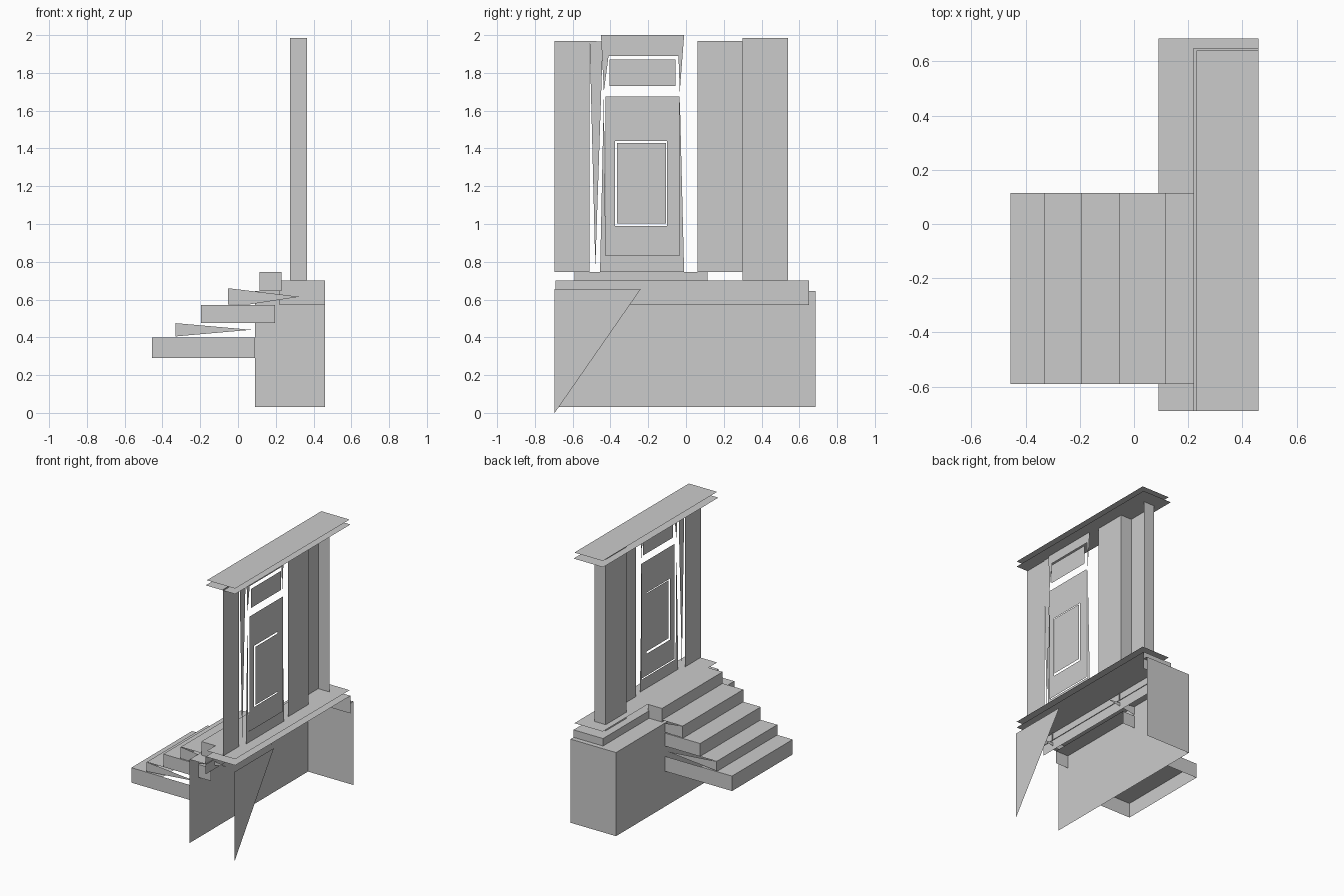
import bpy


def sheets(name, polys):
    """One object made of flat open polygons."""
    verts, faces = [], []
    for p in polys:
        faces.append(list(range(len(verts), len(verts) + len(p))))
        verts += p
    me = bpy.data.meshes.new(name)
    me.from_pydata(verts, [], faces)
    ob = bpy.data.objects.new(name, me)
    bpy.context.collection.objects.link(ob)
    return ob


def in_x(x, pts):
    return [(x, y, z) for y, z in pts]


def in_y(y, pts):
    return [(x, y, z) for x, z in pts]


def rect(a0, a1, b0, b1):
    return [(a0, b0), (a1, b0), (a1, b1), (a0, b1)]


def flat(z, x0, x1, y0, y1):
    return [(x, y, z) for x, y in rect(x0, x1, y0, y1)]


Y0, Y1, XB = -0.69, 0.685, 0.46

# Foundation: front panel, end panel, rim and torn rear panel
sheets("foundation", [
    in_x(0.09, rect(Y0, Y1, 0.03, 0.645)),
    in_y(Y1, rect(0.09, XB, 0.03, 0.645)),
    flat(0.645, 0.09, 0.225, Y0, Y1),
    flat(0.645, 0.225, XB, 0.65, Y1),
])
sheets("foundation_rear", [in_x(XB, [(-0.695, 0.655), (-0.695, 0.0), (-0.24, 0.655)])])

# Plinth and floor plate above the foundation
sheets("plinth", [
    in_x(0.22, rect(Y0, 0.65, 0.57, 0.70)),
    in_y(0.65, rect(0.22, XB, 0.57, 0.70)),
    flat(0.70, 0.22, XB, Y0, 0.65),
])
sheets("floor_plate", [flat(0.745, 0.23, XB, Y0, 0.64)])

# Stairs: riser x, bottom z, top z, tread end x, side outline
S0, S1 = -0.59, 0.115
steps = [
    (-0.455, 0.29, 0.40, -0.20, rect(-0.455, 0.09, 0.29, 0.40)),
    (-0.33, 0.40, 0.475, 0.07, [(-0.33, 0.405), (0.07, 0.44), (-0.33, 0.475)]),
    (-0.195, 0.475, 0.57, 0.195, rect(-0.195, 0.195, 0.475, 0.57)),
    (-0.053, 0.57, 0.66, 0.22, [(-0.053, 0.575), (0.065, 0.575), (0.325, 0.615), (-0.053, 0.66)]),
    (0.115, 0.645, 0.745, 0.23, rect(0.115, 0.23, 0.645, 0.745)),
]
for i, (x, z0, z1, end, side) in enumerate(steps):
    sheets(f"step_{i + 1}", [
        in_x(x, rect(S0, S1, z0, z1)),
        flat(z1, x, end, S0, S1),
        in_y(S0, side),
        in_y(S1, side),
    ])

# Walls either side of the door
sheets("left_wall", [
    in_x(0.365, rect(Y0 - 0.005, -0.51, 0.745, 1.97)),
    in_x(0.37, [(-0.51, 1.97), (-0.48, 0.77), (-0.44, 1.965)]),
])
sheets("right_wall", [in_x(0.365, rect(0.06, 0.30, 0.745, 1.97))])

# Column on the right, open at the back
sheets("column", [
    in_x(0.275, rect(0.30, 0.54, 0.70, 1.985)),
    in_y(0.30, rect(0.275, 0.365, 0.70, 1.985)),
    in_y(0.54, rect(0.275, 0.365, 0.70, 1.985)),
])

# Door frame: sill and header with tapering jambs
sheets("door_frame", [
    in_x(0.382, [(-0.455, 0.745), (-0.01, 0.745), (-0.033, 1.68),
                 (-0.035, 0.83), (-0.425, 0.83), (-0.435, 1.68)]),
    in_x(0.382, [(-0.45, 2.0), (-0.435, 1.70), (-0.41, 1.89),
                 (-0.04, 1.89), (-0.033, 1.70), (-0.01, 2.0)]),
])

# Door leaf with a panel opening, inset panel and transom
hy0, hy1, hz0, hz1 = -0.375, -0.10, 0.99, 1.44
sheets("door", [in_x(0.392, rect(*r)) for r in (
    (-0.425, hy0, 0.83, 1.675), (hy1, -0.035, 0.83, 1.675),
    (hy0, hy1, 0.83, hz0), (hy0, hy1, hz1, 1.675))])
sheets("door_panel", [in_x(0.397, rect(-0.365, -0.107, 1.003, 1.43))])
sheets("transom", [in_x(0.39, rect(-0.405, -0.055, 1.73, 1.87))])

# Cornice plates
sheets("cornice_lower", [flat(1.96, 0.22, XB, Y0, 0.65)])
sheets("cornice_upper", [flat(2.0, 0.23, XB, Y0, 0.64)])
